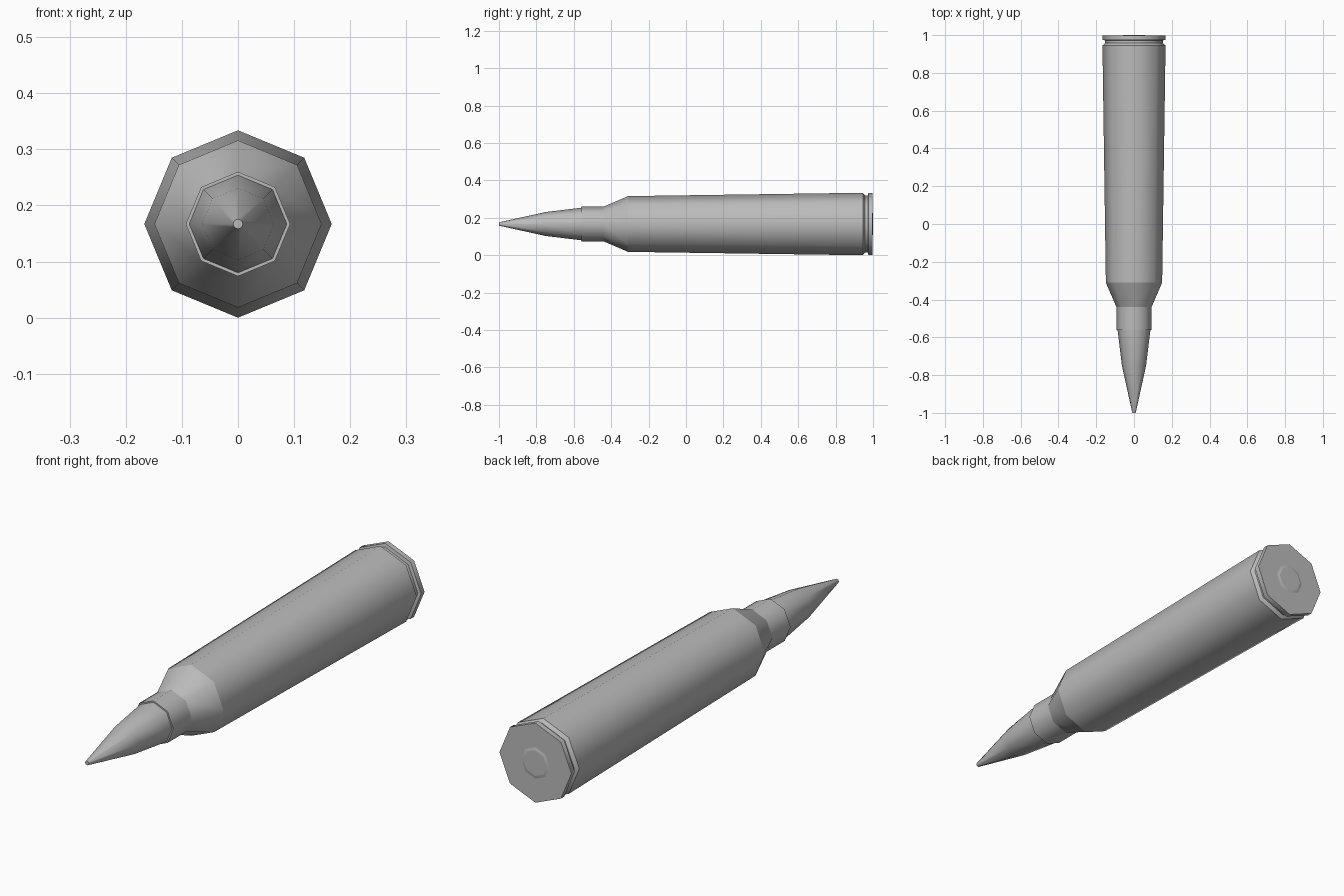
import bpy, bmesh, math

cube = bpy.data.objects.get("Cube")
if cube:
    bpy.data.objects.remove(cube, do_unlink=True)

SIDES = 8
AXIS_Z = 0.167

grey = bpy.data.materials.new("metal_grey")
grey.use_nodes = True
colour = (0.5, 0.5, 0.5, 1)
grey.diffuse_color = colour
grey.node_tree.nodes["Principled BSDF"].inputs["Base Color"].default_value = colour


def lathe(name, profile, sharp_rings=True):
    """Turn (y, radius) points around the long axis, front to back, capping both ends."""
    bm = bmesh.new()
    rings = []
    for y, r in profile:
        angles = [2 * math.pi * i / SIDES for i in range(SIDES)]
        rings.append([bm.verts.new((r * math.sin(a), y, AXIS_Z + r * math.cos(a)))
                      for a in angles])
    for a, b in zip(rings, rings[1:]):
        for i in range(SIDES):
            j = (i + 1) % SIDES
            bm.faces.new((a[i], a[j], b[j], b[i])).smooth = True
    caps = [bm.faces.new(rings[0]), bm.faces.new(rings[-1])]
    bmesh.ops.recalc_face_normals(bm, faces=bm.faces)
    # Keep the turned edges crisp while the sides shade round
    for k, ring in enumerate(rings):
        if sharp_rings or k in (0, len(rings) - 1):
            for i in range(SIDES):
                bm.edges.get((ring[i], ring[(i + 1) % SIDES])).smooth = False
    mesh = bpy.data.meshes.new(name)
    bm.to_mesh(mesh)
    bm.free()
    mesh.materials.append(grey)
    obj = bpy.data.objects.new(name, mesh)
    bpy.context.collection.objects.link(obj)
    return obj


# Case: neck, shoulder, tapered body, extractor groove and rim
lathe("case", [(-0.56, 0.093), (-0.44, 0.093), (-0.31, 0.149), (0.945, 0.167),
               (0.957, 0.153), (0.972, 0.153), (0.975, 0.167), (0.997, 0.167)])

# Pointed tip seated in the neck
lathe("tip", [(-1.0, 0.009), (-0.75, 0.064), (-0.56, 0.087), (-0.5, 0.087)],
      sharp_rings=False)

# Primer button on the base
lathe("primer", [(0.98, 0.066), (0.997, 0.066), (1.0, 0.054)])
